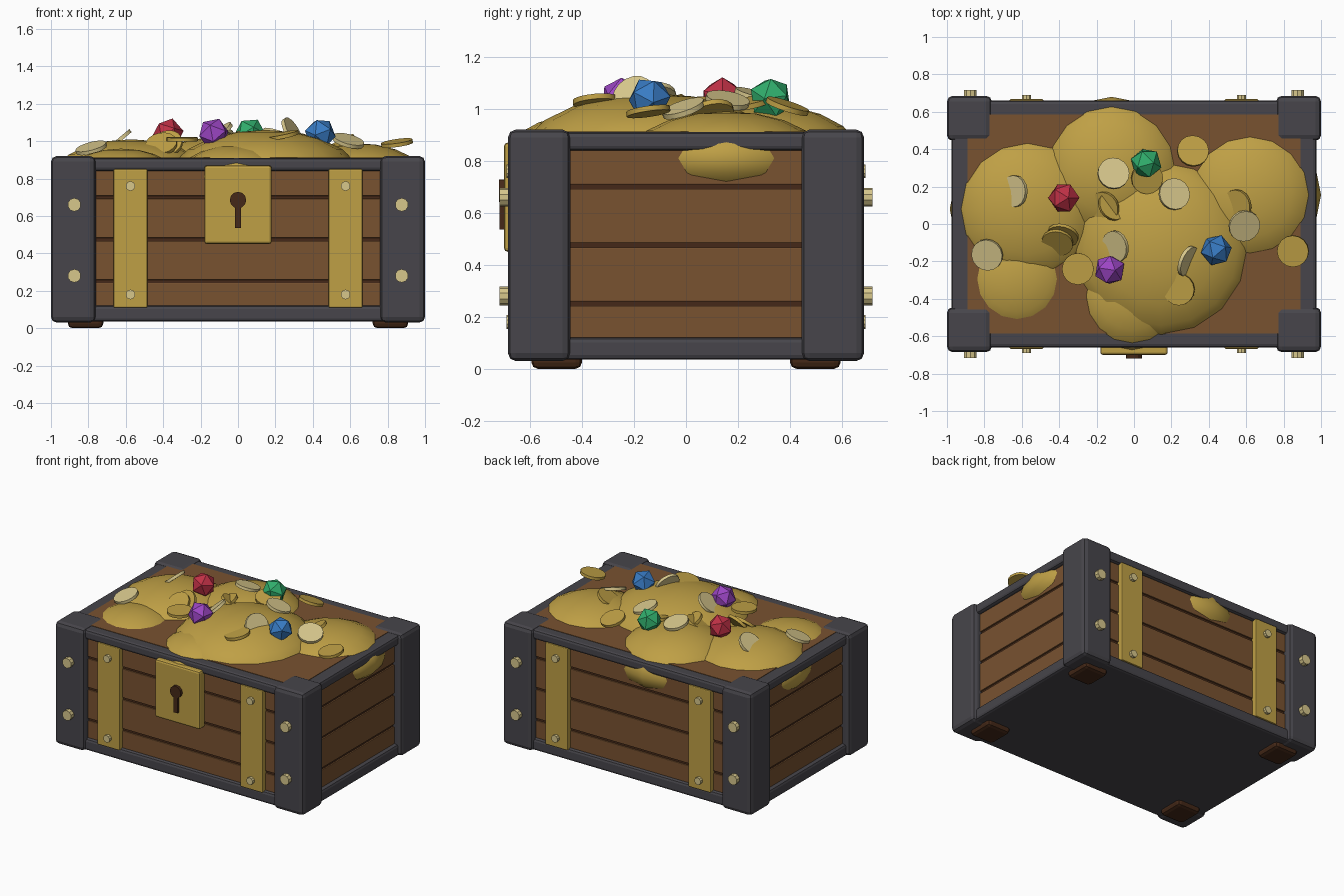
import bpy, math
from mathutils import Vector

if "Cube" in bpy.data.objects:
    bpy.data.objects.remove(bpy.data.objects["Cube"])


def material(name, rgb):
    m = bpy.data.materials.new(name)
    m.diffuse_color = (*rgb, 1)
    m.use_nodes = True
    m.node_tree.nodes["Principled BSDF"].inputs["Base Color"].default_value = m.diffuse_color
    return m


WOOD = material("brown wood", (0.19, 0.085, 0.03))
DARK = material("dark wood", (0.06, 0.022, 0.009))
IRON = material("dark iron", (0.063, 0.06, 0.07))
GOLD = material("gold", (0.52, 0.35, 0.06))
PALE = material("pale gold", (0.68, 0.57, 0.26))
RED = material("red gem", (0.52, 0.03, 0.06))
PURPLE = material("purple gem", (0.33, 0.06, 0.55))
GREEN = material("green gem", (0.03, 0.42, 0.15))
BLUE = material("blue gem", (0.04, 0.2, 0.55))


def finish(name, mat, bevel=0, smooth=False):
    o = bpy.context.object
    o.name = name
    o.data.materials.append(mat)
    if bevel:
        b = o.modifiers.new("bevel", "BEVEL")
        b.width, b.segments = bevel, 2
    if smooth:
        bpy.ops.object.shade_smooth_by_angle(angle=math.radians(40))
    return o


def box(name, mat, lo, hi, bevel=0):
    lo, hi = Vector(lo), Vector(hi)
    bpy.ops.mesh.primitive_cube_add(size=1, location=(lo + hi) / 2)
    bpy.context.object.scale = hi - lo
    bpy.ops.object.transform_apply(location=False, rotation=False, scale=True)
    return finish(name, mat, bevel)


def disc(name, mat, loc, r, depth, rot, sides=16):
    bpy.ops.mesh.primitive_cylinder_add(vertices=sides, radius=r, depth=depth,
                                        location=loc, rotation=rot)
    return finish(name, mat, smooth=sides > 12)


# chest body: dark core showing between four planks
box("plank_gap_core", DARK, (-0.935, -0.625, 0.06), (0.935, 0.625, 0.88))
gaps = [0.06, 0.25, 0.475, 0.70, 0.88]
for a, b in zip(gaps, gaps[1:]):
    box("wall_plank", WOOD, (-0.945, -0.635, a + 0.008), (0.945, 0.635, b - 0.008), 0.004)

# iron rims and the wooden top panel inside the upper rim
box("lower_rim", IRON, (-0.975, -0.66, 0.035), (0.975, 0.66, 0.12), 0.018)
box("upper_rim", IRON, (-0.975, -0.66, 0.84), (0.975, 0.66, 0.91), 0.018)
box("top_panel", WOOD, (-0.89, -0.585, 0.88), (0.89, 0.585, 0.913))

# corners: posts, feet, bolts, and gold straps front and back
for sx in (-1, 1):
    for sy in (-1, 1):
        def mirrored(name, mat, x0, x1, y0, y1, z0, z1, bevel):
            xs, ys = sorted((sx * x0, sx * x1)), sorted((sy * y0, sy * y1))
            box(name, mat, (xs[0], ys[0], z0), (xs[1], ys[1], z1), bevel)

        mirrored("corner_post", IRON, 0.76, 1.0, 0.445, 0.685, 0.03, 0.92, 0.03)
        mirrored("foot", DARK, 0.72, 0.91, 0.40, 0.595, 0.0, 0.06, 0.025)
        mirrored("strap", GOLD, 0.485, 0.665, 0.62, 0.668, 0.11, 0.85, 0.006)
        for z in (0.28, 0.66):
            disc("post_bolt", PALE, (sx * 0.875, sy * 0.695, z), 0.036, 0.045,
                 (math.pi / 2, 0, 0), 10)
        for z in (0.18, 0.76):
            disc("strap_bolt", PALE, (sx * 0.575, sy * 0.67, z), 0.026, 0.04,
                 (math.pi / 2, 0, 0), 10)

# lock plate with keyhole
box("lock_plate", GOLD, (-0.18, -0.70, 0.45), (0.18, -0.63, 0.87), 0.014)
disc("keyhole_round", DARK, (0, -0.70, 0.685), 0.044, 0.04, (math.pi / 2, 0, 0), 12)
box("keyhole_slot", DARK, (-0.016, -0.718, 0.535), (0.016, -0.68, 0.68))

# heaps of gold: x, y, z, horizontal radius, height radius
heaps = [(0.145, -0.13, 0.81, 0.51, 0.25), (-0.12, 0.285, 0.81, 0.395, 0.21),
         (-0.57, 0.08, 0.81, 0.415, 0.20), (0.62, 0.155, 0.81, 0.38, 0.18),
         (-0.625, -0.295, 0.81, 0.30, 0.15), (-0.01, -0.385, 0.81, 0.31, 0.17)]
for x, y, z, r, h in heaps:
    bpy.ops.mesh.primitive_uv_sphere_add(segments=16, ring_count=10, radius=1,
                                         location=(x, y, z))
    bpy.context.object.scale = (r, r, h)
    bpy.ops.object.transform_apply(location=False, rotation=False, scale=True)
    finish("gold_heap", GOLD, smooth=True)


def heap_top(px, py):
    best = 0.92
    for x, y, z, r, h in heaps:
        d = ((px - x) ** 2 + (py - y) ** 2) / r ** 2
        if d < 1:
            best = max(best, z + h * math.sqrt(1 - d))
    return best


# scattered coins: x, y, lift above heap, tilt x, tilt y (degrees)
gold_coins = [(0.315, 0.39, 0.09, -18, 8), (-0.30, -0.24, 0.09, 2, 0),
              (0.85, -0.145, 0.07, 8, -8), (0.07, 0.245, 0.03, 12, 10),
              (-0.11, 0.10, 0.0, -20, 25), (-0.16, 0.09, 0.0, 15, -25),
              (0.24, -0.35, 0.0, 5, -12), (0.55, 0.10, 0.0, 10, -30),
              (-0.38, -0.06, 0.01, 50, -20), (-0.41, -0.10, 0.01, 40, -10)]
pale_coins = [(-0.11, 0.27, 0.03, -15, 8), (0.215, 0.16, 0.02, -10, 18),
              (0.59, -0.01, 0.03, 18, 15), (-0.785, -0.165, 0.03, 15, -15),
              (-0.64, 0.175, 0.0, 0, -40), (-0.10, -0.12, 0.01, 10, -40),
              (0.29, -0.20, 0.0, 20, 60)]
for mat, coins in ((GOLD, gold_coins), (PALE, pale_coins)):
    for x, y, lift, tx, ty in coins:
        disc("coin", mat, (x, y, heap_top(x, y) + lift), 0.085, 0.02,
             (math.radians(tx), math.radians(ty), 0))

# faceted gems
gems = [("red_gem", RED, -0.375, 0.14), ("purple_gem", PURPLE, -0.13, -0.245),
        ("green_gem", GREEN, 0.065, 0.325), ("blue_gem", BLUE, 0.44, -0.14)]
for i, (name, mat, x, y) in enumerate(gems):
    bpy.ops.mesh.primitive_ico_sphere_add(subdivisions=1, radius=0.085,
                                          location=(x, y, 1.04),
                                          rotation=(0.2 * i, 0.3, 0.5 * i))
    finish(name, mat)
